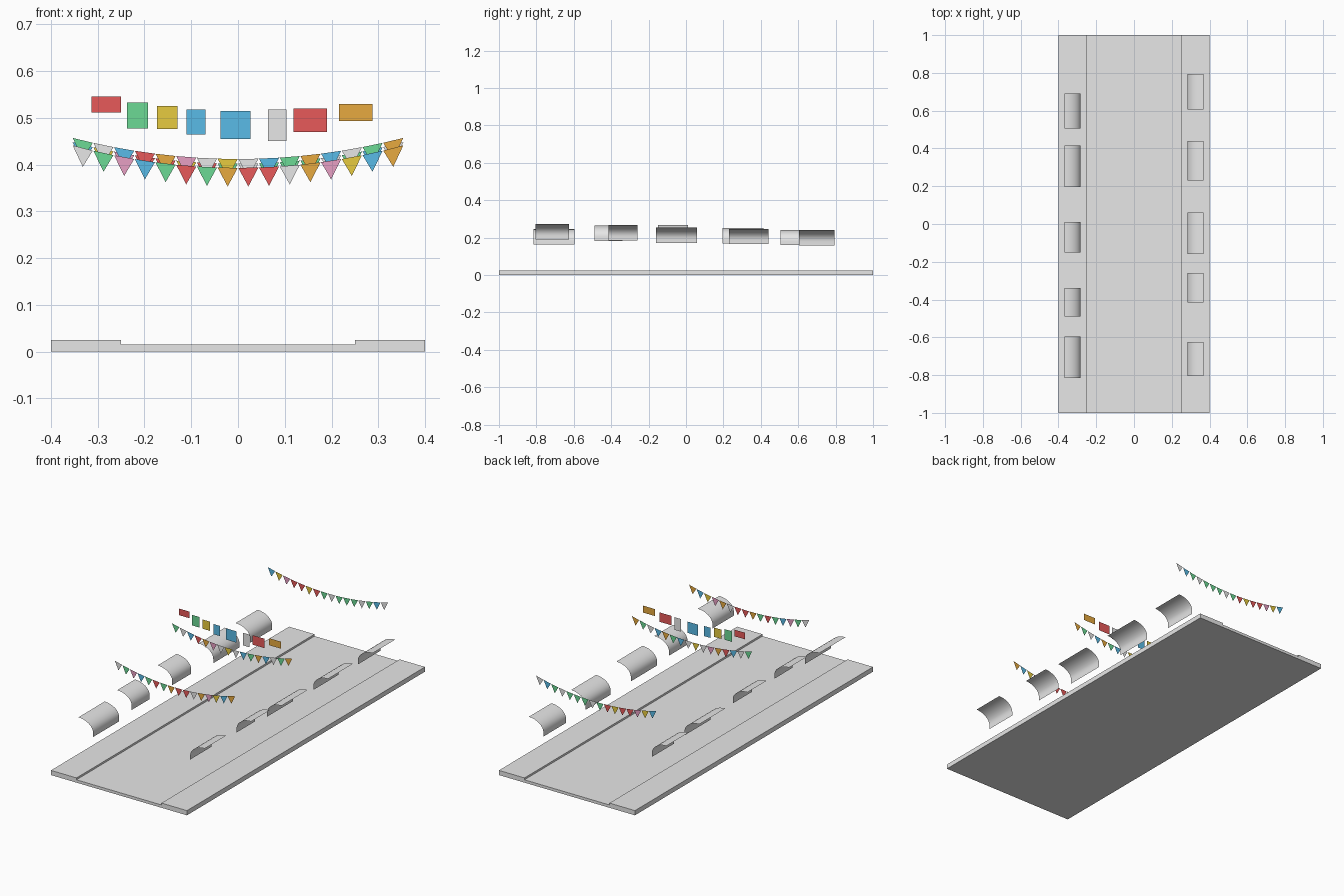
import bpy
import math

cube = bpy.data.objects.get("Cube")
if cube:
    bpy.data.objects.remove(cube, do_unlink=True)

# Flat colours
COLOURS = {
    "grey": (0.8, 0.8, 0.8), "red": (0.8, 0.1, 0.1), "green": (0.15, 0.7, 0.3),
    "yellow": (0.8, 0.6, 0.05), "blue": (0.1, 0.5, 0.8),
    "orange": (0.8, 0.4, 0.05), "pink": (0.8, 0.35, 0.55),
}
NAMES = list(COLOURS)
MATS = {}
for name, rgb in COLOURS.items():
    mat = bpy.data.materials.new(name)
    mat.use_nodes = True
    mat.diffuse_color = (*rgb, 1)
    mat.node_tree.nodes["Principled BSDF"].inputs["Base Color"].default_value = (*rgb, 1)
    MATS[name] = mat


def make_object(name, verts, faces, colours):
    """Mesh object; colours holds one colour name per face, or a single one."""
    mesh = bpy.data.meshes.new(name)
    mesh.from_pydata(verts, [], faces)
    used = sorted(set(colours))
    for c in used:
        mesh.materials.append(MATS[c])
    for poly in mesh.polygons:
        poly.material_index = used.index(colours[poly.index % len(colours)])
    mesh.update()
    obj = bpy.data.objects.new(name, mesh)
    bpy.context.collection.objects.link(obj)
    return obj


def sweep_y(name, profile, y0, y1, closed):
    """Sweep an xz profile along y, as a solid or as an open sheet."""
    n = len(profile)
    verts = [(x, y, z) for y in (y0, y1) for x, z in profile]
    faces = [(i, (i + 1) % n, (i + 1) % n + n, i + n)
             for i in range(n if closed else n - 1)]
    if closed:
        faces = [f[::-1] for f in faces]
        faces += [tuple(range(n)), tuple(range(2 * n - 1, n - 1, -1))]
    return make_object(name, verts, faces, ["grey"])


# Street with a raised pavement on each side
HALF, KERB, ROAD, PAVE = 0.4, 0.25, 0.015, 0.025
sweep_y("street_and_pavements",
        [(-HALF, 0), (HALF, 0), (HALF, PAVE), (KERB, PAVE), (KERB, ROAD),
         (-KERB, ROAD), (-KERB, PAVE), (-HALF, PAVE)], -1, 1, True)


# Curved awnings with a short hanging valance: (y start, y end, top height)
def awning(name, side, y0, y1, top):
    wall, depth, drop, valance, steps = 0.368, 0.086, 0.06, 0.022, 8
    profile = []
    for i in range(steps + 1):
        a = math.pi / 2 * i / steps
        profile.append((side * (wall - depth * math.sin(a)),
                        top - drop * (1 - math.cos(a))))
    profile.append((profile[-1][0], profile[-1][1] - valance))
    if side > 0:
        profile.reverse()
    obj = sweep_y(name, profile, y0, y1, False)
    bpy.ops.object.select_all(action="DESELECT")
    obj.select_set(True)
    bpy.context.view_layer.objects.active = obj
    bpy.ops.object.shade_smooth_by_angle(angle=math.radians(30))


AWNINGS = {
    -1: [(-0.815, -0.595, 0.245), (-0.49, -0.34, 0.265), (-0.15, 0.01, 0.267),
         (0.195, 0.415, 0.252), (0.505, 0.69, 0.242)],
    1: [(-0.805, -0.625, 0.272), (-0.415, -0.26, 0.267), (-0.16, 0.06, 0.253),
        (0.23, 0.44, 0.247), (0.605, 0.795, 0.24)],
}
for side, rows in AWNINGS.items():
    for i, row in enumerate(rows):
        awning(f"{'left' if side > 0 else 'right'}_awning_{i + 1}", side, *row)


# Sagging rows of triangular flags
def bunting(name, y, end_z, sag, colours):
    span, width, length = 0.332, 0.0215, 0.04
    colours = colours.split()
    count = len(colours)

    def height(x):
        return end_z - sag * (1 - (x / (span + width)) ** 2)

    verts, faces = [], []
    for i in range(count):
        x = -span + 2 * span * i / (count - 1)
        verts += [(x - width, y, height(x - width)), (x, y, height(x) - length),
                  (x + width, y, height(x + width))]
        faces.append((3 * i, 3 * i + 1, 3 * i + 2))
    make_object(name, verts, faces, colours)


bunting("front_bunting", -0.53, 0.441, 0.048,
        "grey green pink blue green red green orange "
        "red red grey orange pink yellow blue orange")
bunting("middle_bunting", -0.05, 0.457, 0.045,
        "green grey blue red orange pink grey yellow "
        "grey blue green orange blue grey green orange")
bunting("back_bunting", 0.755, 0.448, 0.046,
        "blue yellow pink red red yellow red green "
        "grey green green green grey green blue grey")

# Row of hanging sign panels: (colour, x start, x end, bottom, top)
SIGNS = [
    ("red", -0.313, -0.25, 0.511, 0.546), ("green", -0.237, -0.192, 0.477, 0.533),
    ("yellow", -0.173, -0.129, 0.476, 0.525), ("blue", -0.11, -0.07, 0.464, 0.518),
    ("blue", -0.037, 0.027, 0.455, 0.515), ("grey", 0.064, 0.104, 0.451, 0.518),
    ("red", 0.119, 0.19, 0.47, 0.52), ("orange", 0.216, 0.288, 0.493, 0.53),
]
for i, (colour, x0, x1, z0, z1) in enumerate(SIGNS):
    y = -0.05
    make_object(f"sign_panel_{i + 1}",
                [(x0, y, z0), (x1, y, z0), (x1, y, z1), (x0, y, z1)],
                [(0, 1, 2, 3)], [colour])
